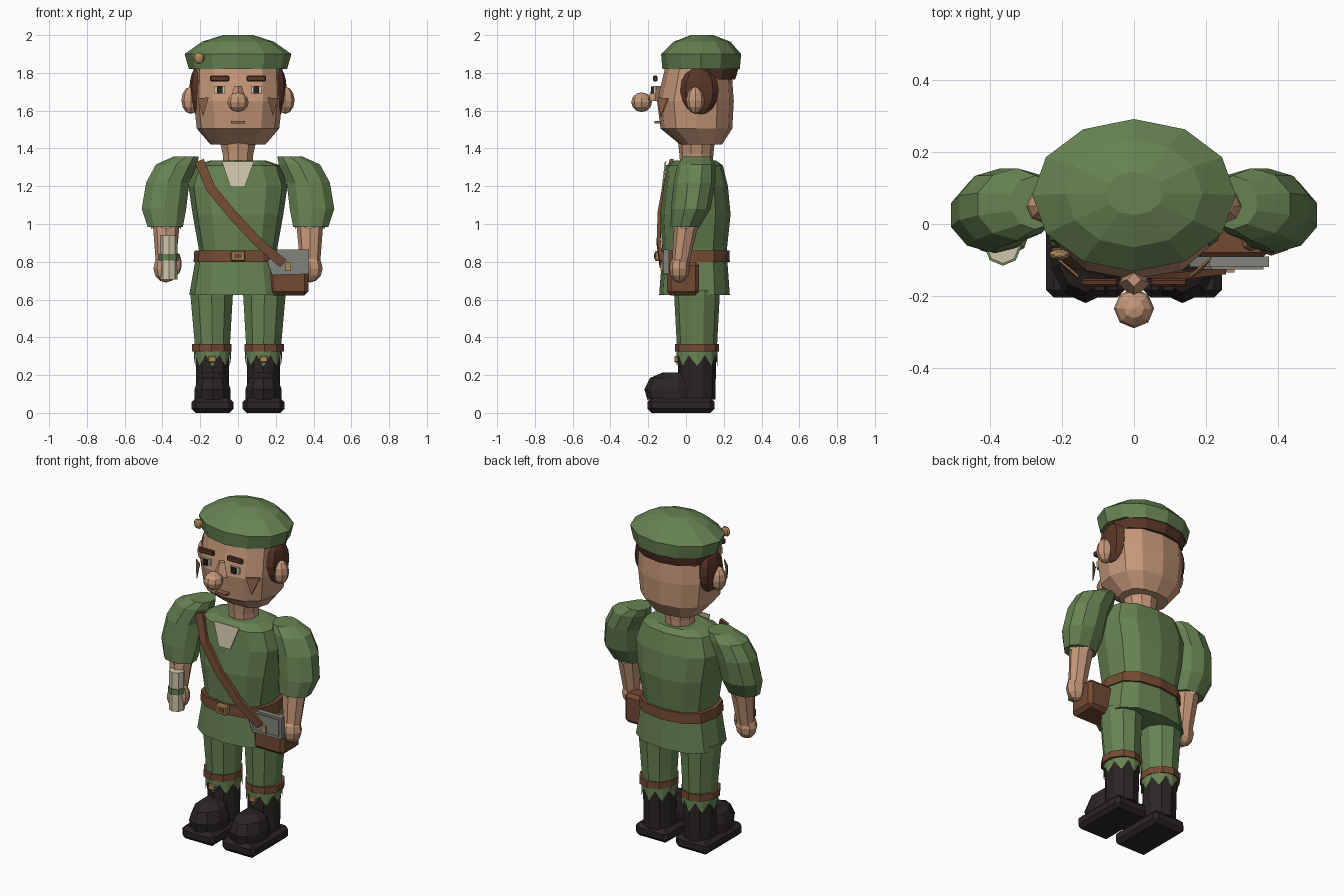
import bpy, bmesh, math
from mathutils import Vector

cube = bpy.data.objects.get("Cube")
if cube:
    bpy.data.objects.remove(cube, do_unlink=True)


def material(name, r, g, b):
    m = bpy.data.materials.new(name)
    m.use_nodes = True
    m.diffuse_color = (r, g, b, 1)
    m.node_tree.nodes["Principled BSDF"].inputs["Base Color"].default_value = (r, g, b, 1)
    return m


GREEN = material("green_cloth", .135, .225, .085)
SKIN = material("skin", .56, .31, .19)
HAIR = material("dark_hair", .10, .036, .02)
LEATHER = material("brown_leather", .17, .068, .033)
BOOT = material("black_boot", .024, .018, .018)
CREAM = material("cream_linen", .62, .56, .40)
GREY = material("grey_metal", .23, .23, .20)
BRASS = material("brass", .42, .26, .10)
MARK = material("cheek_brown", .29, .13, .07)


def finish(name, bm, mat):
    bmesh.ops.recalc_face_normals(bm, faces=bm.faces[:])
    me = bpy.data.meshes.new(name)
    bm.to_mesh(me)
    bm.free()
    me.materials.append(mat)
    ob = bpy.data.objects.new(name, me)
    bpy.context.collection.objects.link(ob)
    return ob


def loft(name, mat, rings, n=12, power=2.0, zig=0):
    """Stack of elliptic rings (x, y, z, rx, ry); zig lifts every other vertex of the first ring."""
    bm = bmesh.new()
    loops = []
    for k, (x, y, z, rx, ry) in enumerate(rings):
        loop = []
        for i in range(n):
            a = math.tau * i / n - math.pi / 2
            c, s = math.cos(a), math.sin(a)
            px = math.copysign(abs(c) ** (2 / power), c) * rx
            py = math.copysign(abs(s) ** (2 / power), s) * ry
            lift = zig if k == 0 and i % 2 else 0
            loop.append(bm.verts.new((x + px, y + py, z + lift)))
        loops.append(loop)
    for a, b in zip(loops, loops[1:]):
        for i in range(n):
            j = (i + 1) % n
            bm.faces.new((a[i], a[j], b[j], b[i]))
    bm.faces.new(loops[0])
    bm.faces.new(loops[-1])
    return finish(name, bm, mat)


def ball(name, mat, center, radii, u=8, v=6):
    bm = bmesh.new()
    bmesh.ops.create_uvsphere(bm, u_segments=u, v_segments=v, radius=1)
    for vert in bm.verts:
        vert.co = Vector(c + r * p for c, r, p in zip(center, radii, vert.co))
    return finish(name, bm, mat)


def box(name, mat, xs, ys, zs, bevel=0):
    bm = bmesh.new()
    bmesh.ops.create_cube(bm, size=1)
    for vert in bm.verts:
        vert.co = Vector(r[0] if p < 0 else r[1] for r, p in zip((xs, ys, zs), vert.co))
    if bevel:
        bmesh.ops.bevel(bm, geom=bm.edges[:], offset=bevel, segments=1, affect='EDGES')
    return finish(name, bm, mat)


def plate(name, mat, points, thick=.008):
    """Flat polygon given a little depth."""
    bm = bmesh.new()
    face = bm.faces.new([bm.verts.new(p) for p in points])
    out = bmesh.ops.extrude_face_region(bm, geom=[face])
    for v in out["geom"]:
        if isinstance(v, bmesh.types.BMVert):
            v.co.y += thick
    return finish(name, bm, mat)


# Beret with badge
loft("beret", GREEN, [(0, .08, 1.82, .26, .205), (0, .08, 1.90, .283, .212),
                      (0, .085, 1.965, .19, .15), (0, .085, 2.0, .08, .06)])
ball("beret_badge", BRASS, (-.207, -.085, 1.878), (.03, .016, .03))

# Head and neck
loft("head", SKIN, [(0, .08, 1.42, .145, .11), (0, .055, 1.505, .218, .19),
                    (0, .05, 1.65, .235, .203), (0, .065, 1.83, .228, .175)], power=2.4)
loft("neck", SKIN, [(0, .055, 1.30, .08, .085), (0, .055, 1.37, .085, .09),
                    (0, .055, 1.44, .102, .098)], n=10)
loft("back_hair", HAIR, [(0, .11, 1.765, .225, .15), (0, .11, 1.835, .24, .172)])

# Face
ball("nose", SKIN, (0, -.235, 1.645), (.056, .055, .052))
loft("nose_bridge", SKIN, [(0, -.165, 1.65, .045, .045), (0, -.155, 1.73, .02, .02)], n=4)
box("mouth", MARK, (-.036, .036), (-.168, -.135), (1.533, 1.545))
for s, side in ((-1, "right"), (1, "left")):
    box(side + "_eyebrow", HAIR, sorted((s * .045, s * .148)), (-.174, -.152), (1.755, 1.785), .005)
    box(side + "_eye", CREAM, sorted((s * .068, s * .126)), (-.172, -.158), (1.69, 1.73))
    box(side + "_pupil", BOOT, (s * .096 - .014, s * .096 + .014), (-.185, -.172), (1.692, 1.728))
    plate(side + "_cheek_mark", MARK, [(s * .215, -.098, 1.665), (s * .155, -.15, 1.67),
                                       (s * .185, -.135, 1.57)])
    ball(side + "_side_hair", HAIR, (s * .213, .07, 1.705), (.045, .103, .128), 8, 8)
    ball(side + "_ear", SKIN, (s * .25, .05, 1.655), (.05, .048, .072))

# Tunic, skirt and belt
loft("tunic", GREEN, [(0, .045, .80, .205, .165), (0, .045, .87, .208, .172),
                      (0, .05, 1.05, .24, .186), (0, .052, 1.2, .262, .17),
                      (0, .045, 1.31, .225, .15), (0, .05, 1.335, .15, .11)], power=2.5)
loft("skirt", GREEN, [(0, .045, .625, .258, .187), (0, .045, .83, .222, .172)], power=2.5)
loft("belt", LEATHER, [(0, .045, .80, .235, .187), (0, .045, .86, .231, .184)], power=2.5)
box("belt_buckle", BRASS, (-.037, .037), (-.165, -.13), (.803, .858), .006)
box("belt_buckle_centre", LEATHER, (-.02, .02), (-.169, -.163), (.818, .843))
plate("collar_patch", CREAM, [(-.085, -.112, 1.33), (-.04, -.128, 1.195),
                              (.035, -.128, 1.195), (.085, -.112, 1.33)])

# Shoulder strap follows the chest down to the bag
path = [Vector(p) for p in ((-.205, -.085, 1.335), (-.145, -.125, 1.19), (-.03, -.15, 1.05),
                            (.105, -.155, .905), (.24, -.14, .79))]
bm = bmesh.new()
pairs = []
for i, p in enumerate(path):
    d = path[min(i + 1, len(path) - 1)] - path[max(i - 1, 0)]
    off = Vector((-d.z, 0, d.x)).normalized() * .025
    pairs.append([bm.verts.new(p + o) for o in (off, -off, -off + Vector((0, .02, 0)),
                                                off + Vector((0, .02, 0)))])
for a, b in zip(pairs, pairs[1:]):
    for i in range(4):
        bm.faces.new((a[i], a[(i + 1) % 4], b[(i + 1) % 4], b[i]))
bm.faces.new(pairs[0])
bm.faces.new(pairs[-1])
finish("shoulder_strap", bm, LEATHER)

# Bag with grey cover and clasp
box("bag", LEATHER, (.165, .372), (-.1, .07), (.622, .80), .02)
plate("bag_cover", GREY, [(.155, -.12, .80), (.21, -.12, .865), (.375, -.12, .865),
                          (.375, -.12, .735), (.18, -.12, .73)], .03)
plate("bag_cover_panel", GREY, [(.175, -.127, .80), (.215, -.127, .853), (.36, -.127, .853),
                                (.36, -.127, .752), (.195, -.127, .752)])
box("bag_clasp", BRASS, (.25, .28), (-.135, -.115), (.75, .795))

for s, side in ((-1, "right"), (1, "left")):
    # Arm
    loft(side + "_sleeve", GREEN, [
        (s * .385, -.005, .985, .098, .076), (s * .392, .025, 1.08, .124, .105),
        (s * .372, .045, 1.22, .12, .11), (s * .325, .055, 1.315, .115, .1),
        (s * .275, .06, 1.357, .07, .075)], n=10)
    loft(side + "_cuff", CREAM, [(s * .38, -.002, .972, .078, .07),
                                 (s * .385, 0, 1.02, .085, .075)], n=8, zig=.02)
    loft(side + "_forearm", SKIN, [(s * .382, -.03, .78, .052, .045),
                                   (s * .38, .002, 1.0, .071, .064)], n=8)
    ball(side + "_hand", SKIN, (s * .382, -.035, .765), (.066, .053, .075))
    ball(side + "_thumb", SKIN, (s * .325, -.045, .79), (.027, .032, .06))

    # Leg
    x = s * .135
    loft(side + "_trouser_leg", GREEN, [(x, .058, .31, .094, .104),
                                        (s * .14, .058, .65, .12, .122)], n=10)
    loft(side + "_knee_band", LEATHER, [(s * .14, .058, .325, .11, .117),
                                        (s * .14, .058, .365, .11, .117)], n=10)
    loft(side + "_jagged_hem", GREEN, [(x, .058, .245, .099, .108),
                                       (x, .058, .335, .099, .108)], n=16, zig=.06)
    box(side + "_hem_buckle", BRASS, (s * .137 - .022, s * .137 + .022), (-.062, -.04), (.268, .3), .005)

    # Boot
    loft(side + "_boot_shaft", BOOT, [(x, .055, .07, .09, .1), (x, .058, .2, .092, .1),
                                      (x, .058, .325, .095, .104)], n=10)
    loft(side + "_boot_toe", BOOT, [(x, -.075, .07, .1, .13), (x, -.08, .125, .1, .14),
                                    (x, -.075, .185, .08, .115), (x, -.055, .215, .045, .065)], n=10)
    box(side + "_sole", BOOT, (x - .11, x + .11), (-.205, .152), (0, .08), .022)

# Bound scroll in the right hand
loft("scroll", CREAM, [(-.365, -.065, .705, .045, .045), (-.365, -.065, .94, .045, .045)], n=8)
loft("scroll_band", GREEN, [(-.365, -.065, .808, .051, .051), (-.365, -.065, .842, .051, .051)], n=8)
